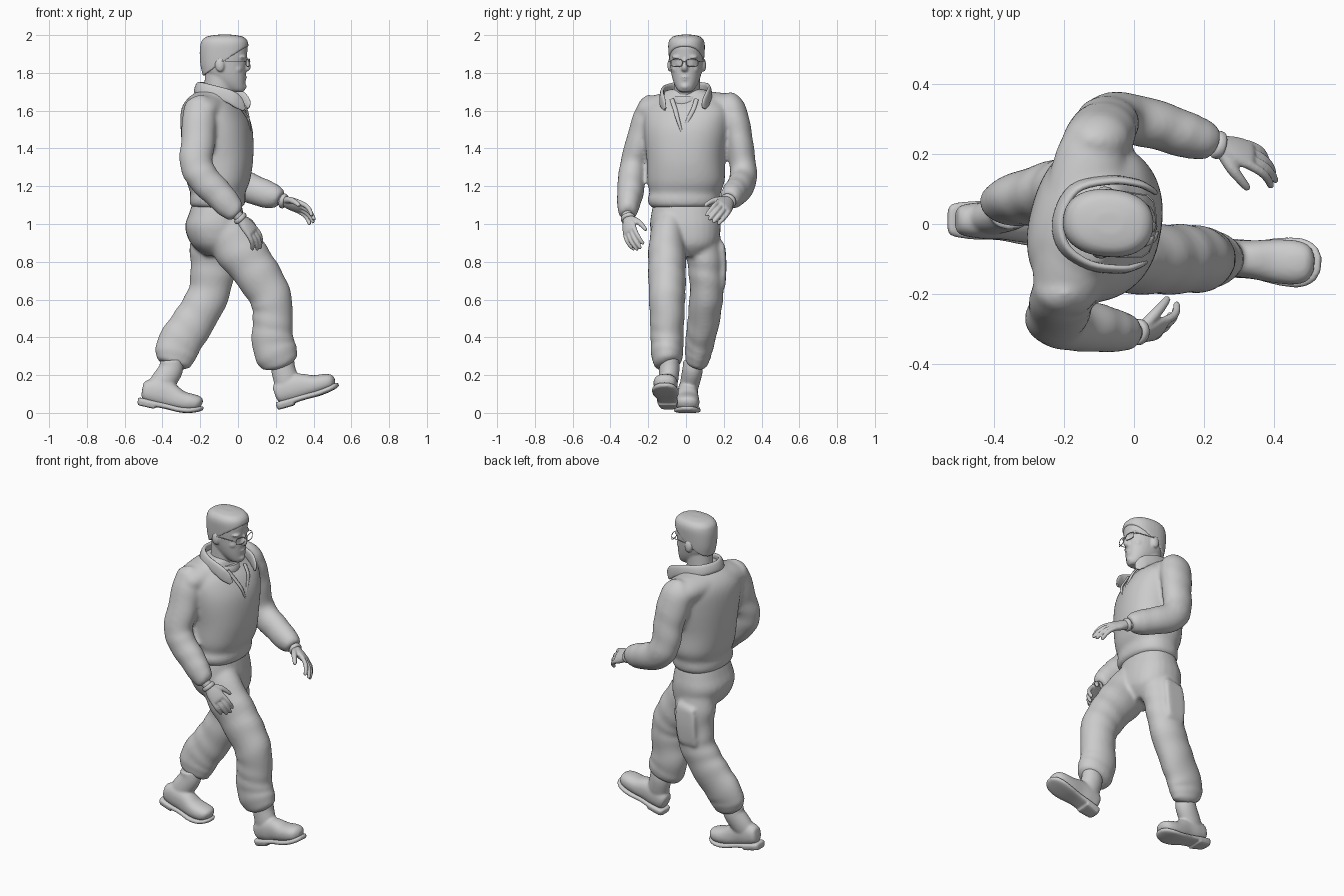
import bpy, bmesh, math
from mathutils import Vector, Matrix

def spline(st, sub):
    """Catmull-Rom interpolation of (x, y, z, a, b, yaw) stations."""
    st = [Vector(tuple(s) + (0,) * (6 - len(s))) for s in st]
    out = []
    for i in range(len(st) - 1):
        p0, p1, p2 = st[max(i - 1, 0)], st[i], st[i + 1]
        p3 = st[min(i + 2, len(st) - 1)]
        for k in range(sub):
            t = k / sub
            out.append(0.5 * (2 * p1 + (p2 - p0) * t + (2 * p0 - 5 * p1 + 4 * p2 - p3) * t * t
                              + (3 * p1 - p0 - 3 * p2 + p3) * t ** 3))
    return out + [st[-1]]

def loft(bm, stations, ref=(0, 1, 0), axis=None, p=2.0, n=28, sub=5, fold=0.0):
    """Closed skin through elliptical sections; a lies across ref, b along it."""
    pts = spline(stations, sub)
    rings = []
    for i, s in enumerate(pts):
        c = s.to_3d()
        if axis:
            t = Vector(axis).normalized()
        else:
            t = (pts[min(i + 1, len(pts) - 1)].to_3d() - pts[max(i - 1, 0)].to_3d()).normalized()
        v = Matrix.Rotation(math.radians(-s[5]), 3, 'Z') @ Vector(ref)
        v = (v - t * v.dot(t)).normalized()
        u = v.cross(t)
        ring = []
        for k in range(n):
            g = 2 * math.pi * k / n
            co, si = math.cos(g), math.sin(g)
            r = 1 + fold * math.sin(1.15 * i + 1.5 * math.sin(g + 0.3 * i))
            ca = math.copysign(abs(co) ** (2 / p), co) * max(s[3], .002) * r
            sb = math.copysign(abs(si) ** (2 / p), si) * max(s[4], .002) * r
            ring.append(bm.verts.new(c + u * ca + v * sb))
        rings.append(ring)
    for r, q in zip(rings, rings[1:]):
        for k in range(n):
            bm.faces.new((r[k], r[(k + 1) % n], q[(k + 1) % n], q[k]))
    bm.faces.new(rings[0][::-1])
    bm.faces.new(rings[-1])

def ball(bm, c, r):
    m = Matrix.Translation(c) @ Matrix.Diagonal((*r, 1))
    bmesh.ops.create_uvsphere(bm, u_segments=20, v_segments=12, radius=1, matrix=m)

def finish(name, bm, voxel=0, smooth=4):
    bmesh.ops.recalc_face_normals(bm, faces=bm.faces[:])
    me = bpy.data.meshes.new(name)
    bm.to_mesh(me)
    bm.free()
    for f in me.polygons:
        f.use_smooth = True
    me.set_sharp_from_angle(angle=math.radians(50))
    ob = bpy.data.objects.new(name, me)
    bpy.context.collection.objects.link(ob)
    if voxel:
        r = ob.modifiers.new("merge", 'REMESH')
        r.mode, r.voxel_size, r.use_smooth_shade = 'VOXEL', voxel, True
        s = ob.modifiers.new("soften", 'SMOOTH')
        s.factor, s.iterations = 0.5, smooth
    return ob

# jacket: torso, shoulder yoke and both sleeves merged
bm = bmesh.new()
loft(bm, [(-.11, -.01, 1.085, .12, .165), (-.11, -.01, 1.10, .143, .185, 2), (-.108, -.01, 1.135, .148, .193, 3),
          (-.107, -.005, 1.165, .145, .188, 4), (-.105, 0, 1.23, .167, .205, 6), (-.105, 0, 1.35, .183, .208, 10),
          (-.113, .005, 1.5, .183, .228, 15), (-.13, .01, 1.6, .16, .23, 17), (-.14, .01, 1.66, .122, .18, 16),
          (-.125, .005, 1.70, .09, .125, 12), (-.115, .005, 1.715, .06, .08, 10)], axis=(0, 0, 1), p=2.3, n=40)
loft(bm, [(-.215, -.235, 1.59, .05, .04), (-.20, -.2, 1.597, .09, .07), (-.17, -.08, 1.62, .115, .08),
          (-.145, .05, 1.625, .115, .08), (-.12, .2, 1.615, .10, .077), (-.10, .27, 1.60, .07, .055)], ref=(0, 0, 1))
loft(bm, [(-.13, .20, 1.66, .03, .04), (-.12, .22, 1.64, .085, .07), (-.10, .25, 1.57, .1, .08),
          (-.08, .28, 1.45, .093, .073), (-.07, .30, 1.32, .088, .07), (-.03, .303, 1.24, .085, .073),
          (.07, .28, 1.187, .08, .07), (.16, .25, 1.155, .073, .065), (.205, .237, 1.14, .06, .056),
          (.225, .23, 1.13, .045, .045)], fold=.018)
loft(bm, [(-.20, -.155, 1.655, .03, .04), (-.20, -.17, 1.635, .075, .068), (-.205, -.2, 1.57, .09, .077),
          (-.21, -.24, 1.45, .09, .075), (-.222, -.275, 1.33, .088, .07), (-.19, -.287, 1.25, .085, .073),
          (-.11, -.295, 1.165, .08, .07), (-.05, -.305, 1.10, .072, .06), (-.02, -.308, 1.065, .058, .052),
          (-.005, -.308, 1.05, .042, .042)], fold=.018)
finish("jacket", bm, .011, 9)

# jacket collar, flared outwards towards its lower edge, and open front edges
bm = bmesh.new()
loft(bm, [(.045, .09, 1.612, .005, .012), (.038, .10, 1.64, .009, .032), (.005, .117, 1.675, .011, .036),
          (-.07, .125, 1.70, .012, .034), (-.17, .10, 1.718, .013, .032), (-.215, .015, 1.722, .014, .03),
          (-.20, -.065, 1.718, .013, .032), (-.13, -.115, 1.70, .012, .034), (-.04, -.127, 1.672, .011, .036),
          (.0, -.118, 1.64, .009, .032), (.025, -.105, 1.607, .005, .012)], ref=(.25, 0, 1), n=16, p=2.6)
for v in bm.verts:
    k = 1 + .8 * (1.70 + .25 * min(-.07 - v.co.x, .05) - v.co.z)
    v.co.x, v.co.y = -.085 + (v.co.x + .085) * k, v.co.y * k
finish("collar", bm)
bm = bmesh.new()
for side, x in ((.055, .037), (-.075, .012)):
    loft(bm, [(x - .03, side, 1.66, .006, .012), (x + .006, side * .75 - .002, 1.61, .006, .012),
              (.057, side * .4 - .012, 1.55, .006, .01), (.066, -.02, 1.48, .005, .005)], n=12)
finish("jacket_opening", bm)

# undershirt neckline
bm = bmesh.new()
loft(bm, [(-.10, 0, 1.60, .10, .10), (-.10, 0, 1.65, .10, .095), (-.10, 0, 1.675, .092, .085)], n=24)
finish("undershirt", bm)

# trousers: pelvis, two legs and thigh pocket merged
bm = bmesh.new()
loft(bm, [(-.11, -.005, 1.14, .12, .16), (-.115, -.005, 1.06, .143, .178), (-.12, -.003, .98, .16, .187),
          (-.105, 0, .89, .14, .165), (-.09, 0, .83, .08, .1)], axis=(0, 0, 1), p=2.3)
loft(bm, [(-.09, -.085, 1.0, .12, .09), (-.005, -.1, .88, .13, .098), (.085, -.1, .76, .122, .1),
          (.155, -.1, .65, .114, .098), (.183, -.1, .56, .108, .094), (.182, -.1, .46, .106, .09),
          (.185, -.1, .37, .113, .087), (.207, -.1, .30, .112, .083), (.22, -.098, .262, .095, .072),
          (.225, -.095, .247, .06, .05)], fold=.022)
loft(bm, [(-.13, .08, 1.0, .12, .09), (-.13, .095, .87, .125, .098), (-.135, .105, .76, .118, .093),
          (-.15, .11, .65, .11, .09), (-.2, .1, .54, .11, .087), (-.265, .085, .44, .113, .082),
          (-.318, .07, .355, .115, .075), (-.335, .062, .30, .108, .068), (-.348, .054, .262, .085, .057),
          (-.352, .05, .25, .05, .04)], fold=.022)
loft(bm, [(-.13, .186, .89, .05, .012), (-.13, .19, .875, .065, .018), (-.137, .193, .78, .068, .021),
          (-.147, .19, .675, .062, .018), (-.148, .188, .66, .05, .01)], p=5, sub=3)
finish("trousers", bm, .011, 5)

# boots with soles, shaped heel to toe, flexed at the ball and tilted into the stride
def boot(name, pos, pitch, yaw, top, flex):
    m = (Matrix.Translation(pos) @ Matrix.Rotation(math.radians(yaw), 4, 'Z')
         @ Matrix.Rotation(math.radians(-pitch), 4, 'Y'))
    def pose(bm):
        for v in bm.verts:
            v.co.z += flex * max(v.co.x - .2, 0) ** 2
        bm.transform(m)
    bm = bmesh.new()
    loft(bm, [(.01, 0, .06, .015, .015), (.022, 0, .062, .05, .04), (.08, 0, .075, .07, .052),
              (.15, 0, .072, .068, .054), (.22, 0, .058, .053, .062), (.28, 0, .052, .046, .063),
              (.318, 0, .044, .036, .05), (.335, 0, .04, .014, .02)], p=2.3)
    pose(bm)
    foot = m @ Vector((.085, 0, .07))
    top = Vector(top)
    mid = foot.lerp(top, .5)
    loft(bm, [(*foot, .065, .045), (*mid, .066, .052), (*top, .064, .054), (*(top + Vector((0, 0, .05))), .06, .05)])
    finish(name, bm, .007, 6)
    bm = bmesh.new()
    loft(bm, [(.0, 0, .010, .012, .02), (.012, 0, .010, .016, .045), (.08, 0, .010, .016, .055),
              (.15, 0, .012, .015, .056), (.23, 0, .010, .015, .069), (.29, 0, .012, .015, .069),
              (.33, 0, .016, .014, .05), (.348, 0, .018, .01, .02)], axis=(1, 0, 0), p=3.5)
    loft(bm, [(.004, 0, -.004, .01, .025), (.016, 0, -.004, .012, .043), (.095, 0, -.004, .012, .053)],
         axis=(1, 0, 0), p=4)
    pose(bm)
    finish(name + "_sole", bm, .006, 2)

boot("right_boot", (.205, -.092, .03), 16, -4, (.238, -.088, .24), .4)
boot("left_boot", (-.532, .012, .058), -13, -1, (-.355, .035, .23), 1.3)

# hands: palm, four curled fingers and a thumb
def hand(name, wrist, d, thumb_side, palm, k):
    d = Vector(d).normalized()
    s = Vector(thumb_side)
    s = (s - d * s.dot(d)).normalized()
    h = d.cross(s)
    if h.dot(Vector(palm)) < 0:
        h = -h
    def P(l, w, c, a, b):
        return (*(Vector(wrist) + (d * l + s * w + h * c) * k), a * k, b * k)
    bm = bmesh.new()
    loft(bm, [P(-.05, 0, 0, .028, .03), P(0, 0, 0, .025, .03), P(.05, 0, 0, .023, .044),
              P(.09, 0, 0, .018, .046), P(.105, 0, 0, .01, .036)], ref=s)
    for i, ln in enumerate((.95, 1.08, 1.02, .82)):
        w = .034 - .023 * i
        loft(bm, [P(.085, w, 0, .013, .012), P(.085 + .045 * ln, w * 1.1, .008, .012, .0115),
                  P(.085 + .077 * ln, w * 1.1, .026, .011, .011), P(.085 + .1 * ln, w * 1.05, .05, .009, .009),
                  P(.085 + .103 * ln, w * 1.05, .055, .003, .003)], ref=s, n=12, sub=3)
    loft(bm, [P(.015, .018, .004, .018, .018), P(.05, .05, .018, .016, .016), P(.085, .066, .034, .012, .013),
              P(.11, .072, .048, .009, .01), P(.115, .073, .051, .003, .003)], ref=h, n=12, sub=3)
    finish(name, bm, .0045, 3)
    bm = bmesh.new()
    loft(bm, [P(-.012, 0, 0, .03, .034), P(-.006, 0, 0, .035, .039), P(.006, 0, 0, .035, .039),
              P(.012, 0, 0, .03, .034)], ref=s, sub=3)
    finish(name + "_wristband", bm)

hand("left_hand", (.24, .225, 1.122), (.17, -.055, -.062), (.1, -.6, .45), (-.3, -.75, -.5), 1.07)
hand("right_hand", (.012, -.308, 1.03), (.12, .02, -.135), (.6, .6, .3), (-.4, .9, -.3), 1.0)

# head with neck, nose, brow, cheeks, lips, chin and ears
bm = bmesh.new()
loft(bm, [(-.005, 0, 1.698, .03, .025), (-.02, 0, 1.712, .056, .045), (-.045, 0, 1.75, .084, .066),
          (-.065, 0, 1.80, .107, .08), (-.075, 0, 1.85, .119, .087), (-.077, 0, 1.90, .126, .091),
          (-.074, 0, 1.95, .12, .089), (-.075, 0, 1.985, .07, .06)], axis=(0, 0, 1), p=2.25)
loft(bm, [(-.115, 0, 1.58, .085, .08), (-.105, 0, 1.68, .077, .071), (-.095, 0, 1.80, .08, .07)])
loft(bm, [(.03, 0, 1.89, .012, .01), (.042, 0, 1.865, .014, .011), (.05, 0, 1.835, .018, .015),
          (.048, 0, 1.82, .014, .018), (.04, 0, 1.812, .008, .01)], n=16)
ball(bm, (.026, 0, 1.777), (.023, .027, .006))
ball(bm, (.024, 0, 1.765), (.022, .023, .006))
ball(bm, (.022, 0, 1.728), (.024, .028, .02))
for s in (-1, 1):
    ball(bm, (.022, .036 * s, 1.883), (.025, .032, .011))
    ball(bm, (.016, .035 * s, 1.852), (.022, .018, .011))
    ball(bm, (-.005, .046 * s, 1.82), (.032, .026, .025))
    ball(bm, (-.088, .09 * s, 1.84), (.024, .013, .035))
head = [finish("head", bm, .006, 4)]

# short flat-topped hair, trimmed along a sloping hairline
bm = bmesh.new()
loft(bm, [(-.09, 0, 1.74, .085, .072), (-.083, 0, 1.80, .107, .082), (-.077, 0, 1.85, .123, .09),
          (-.074, 0, 1.91, .129, .095), (-.072, 0, 1.95, .127, .096), (-.071, 0, 1.975, .118, .089),
          (-.07, 0, 1.993, .092, .07), (-.07, 0, 2.002, .04, .03)], axis=(0, 0, 1), p=2.3, n=36)
bmesh.ops.bisect_plane(bm, geom=bm.verts[:] + bm.edges[:] + bm.faces[:], plane_co=(.05, 0, 1.94),
                       plane_no=(-.56, 0, .83), clear_inner=True)
bmesh.ops.holes_fill(bm, edges=[e for e in bm.edges if e.is_boundary], sides=0)
head.append(finish("hair", bm, .006, 3))

# glasses: two rims, bridge and temples as round wires
cu = bpy.data.curves.new("glasses", 'CURVE')
cu.dimensions, cu.bevel_depth, cu.bevel_resolution = '3D', .0022, 2
def wire(pts, closed=False):
    sp = cu.splines.new('POLY')
    sp.points.add(len(pts) - 1)
    for q, c in zip(sp.points, pts):
        q.co = (*c, 1)
    sp.use_cyclic_u = closed
for s in (-1, 1):
    rim = []
    for k in range(24):
        co, si = math.cos(k * math.pi / 12), math.sin(k * math.pi / 12)
        y = .041 + .031 * math.copysign(abs(co) ** .7, co)
        rim.append((.062 - 2.5 * y * y, s * y, 1.853 + .02 * math.copysign(abs(si) ** .7, si)))
    wire(rim, True)
    wire([(.05, s * .072, 1.86), (.03, s * .088, 1.862), (-.085, s * .096, 1.862)])
wire([(.061, -.011, 1.858), (.064, 0, 1.861), (.061, .011, 1.858)])
glasses = bpy.data.objects.new("glasses", cu)
bpy.context.collection.objects.link(glasses)
head.append(glasses)

# turn the head slightly
pivot = Vector((-.075, .003, 0))
for ob in head:
    ob.matrix_world = Matrix.Translation(pivot) @ Matrix.Rotation(math.radians(-5), 4, 'Z') @ Matrix.Translation((.075, 0, 0))
